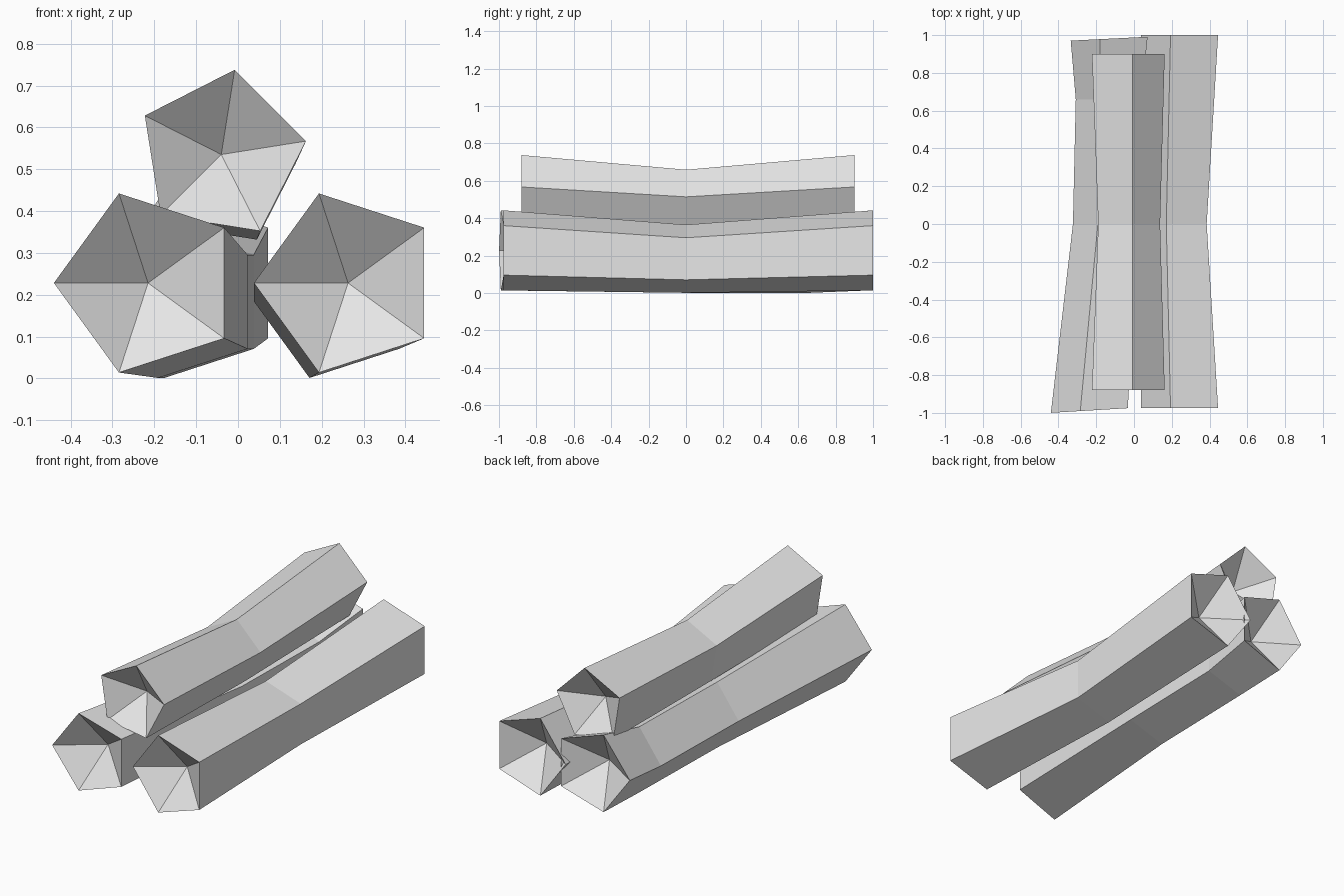
import bpy
import bmesh
from math import cos, sin, pi, radians

cube = bpy.data.objects.get("Cube")
if cube:
    bpy.data.objects.remove(cube, do_unlink=True)

grey = bpy.data.materials.new("light_grey")
grey.use_nodes = True
grey.diffuse_color = (0.8, 0.8, 0.8, 1)
grey.node_tree.nodes["Principled BSDF"].inputs["Base Color"].default_value = (0.8, 0.8, 0.8, 1)

SIDES = 5
WAIST = 0.85


def make_log(name, radius, roll, rings, depth):
    """Waisted log: rings are (x, y, z, scale, skew); both ends are hollow cones."""
    bm = bmesh.new()
    loops = []
    for cx, cy, cz, scale, skew in rings:
        loop = []
        for i in range(SIDES):
            a = radians(roll) + 2 * pi * i / SIDES
            dx, dz = radius * scale * cos(a), radius * scale * sin(a)
            loop.append(bm.verts.new((cx + dx, cy + skew * dx, cz + dz)))
        loops.append(loop)

    # Bark sides
    for near, far in zip(loops, loops[1:]):
        for i in range(SIDES):
            j = (i + 1) % SIDES
            bm.faces.new((near[i], near[j], far[j], far[i]))

    # Sunken ends
    for loop, ring, inward in ((loops[0], rings[0], 1), (loops[-1], rings[-1], -1)):
        tip = bm.verts.new((ring[0], ring[1] + inward * depth, ring[2]))
        for i in range(SIDES):
            bm.faces.new((loop[i], loop[(i + 1) % SIDES], tip))

    bmesh.ops.recalc_face_normals(bm, faces=bm.faces)
    mesh = bpy.data.meshes.new(name)
    bm.to_mesh(mesh)
    bm.free()
    mesh.materials.append(grey)
    obj = bpy.data.objects.new(name, mesh)
    bpy.context.collection.objects.link(obj)
    return obj


# Straight lower log
make_log("left_log", 0.225, 180, [
    (0.263, -0.975, 0.228, 1, 0),
    (0.23, 0.0, 0.183, WAIST, 0),
    (0.263, 1.0, 0.228, 1, 0)], 0.155)

# Slanted lower log
make_log("right_log", 0.225, 180, [
    (-0.215, -0.986, 0.228, 1, 0.06),
    (-0.132, 0.0, 0.183, WAIST, 0),
    (-0.117, 0.66, 0.183, WAIST, 0),
    (-0.11, 0.982, 0.228, 1, 0.05)], 0.155)

# Upper log resting on the pair
make_log("top_log", 0.205, 153, [
    (-0.04, -0.88, 0.535, 1, 0),
    (-0.034, 0.0, 0.487, WAIST, 0),
    (-0.04, 0.9, 0.535, 1, 0)], 0.14)
